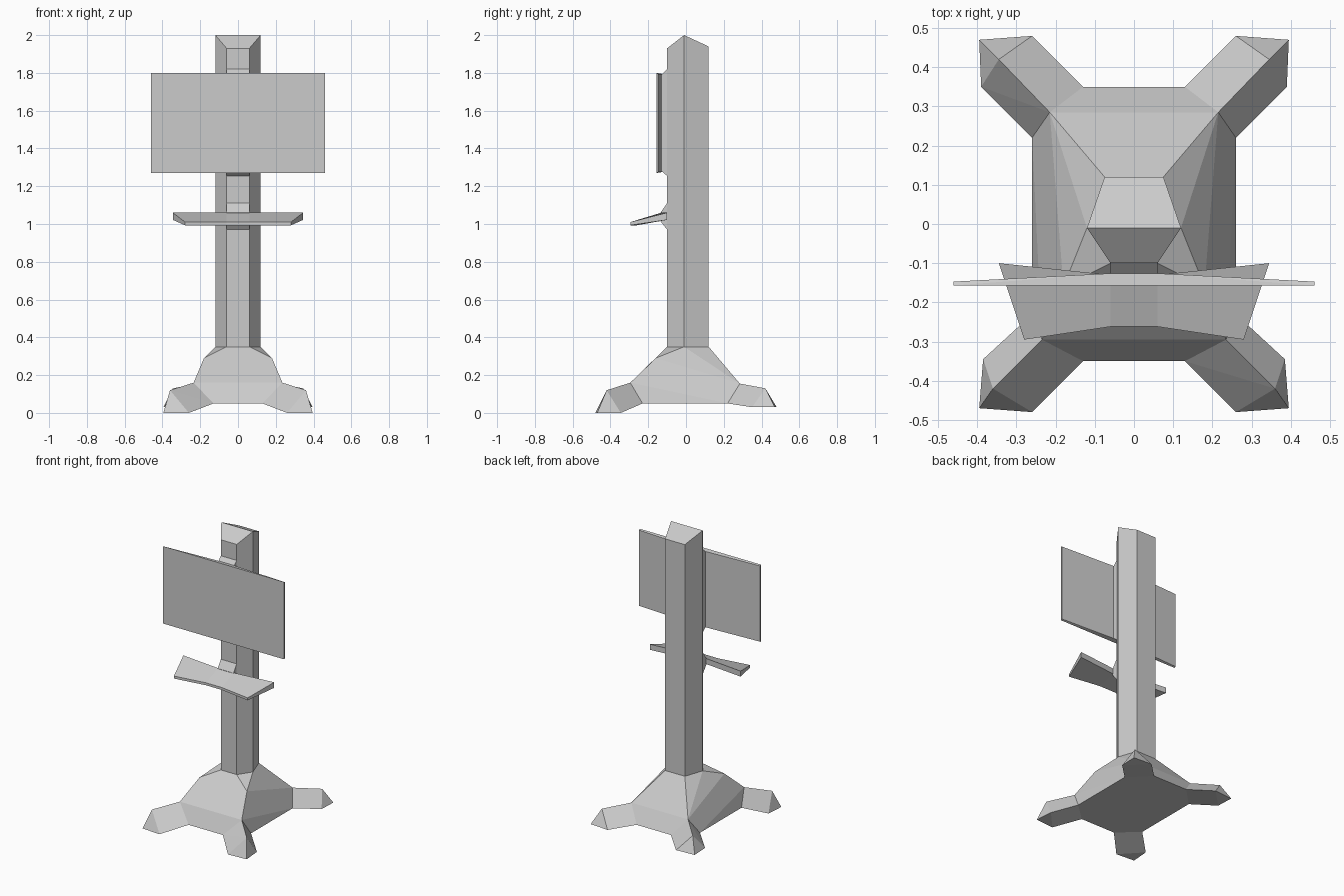
import bpy
import bmesh
import math

default_cube = bpy.data.objects.get("Cube")
if default_cube:
    bpy.data.objects.remove(default_cube, do_unlink=True)

# One plain painted-metal colour for everything
grey = bpy.data.materials.new("light_grey")
grey.use_nodes = True
colour = (0.6, 0.6, 0.6, 1)
grey.diffuse_color = colour
grey.node_tree.nodes["Principled BSDF"].inputs["Base Color"].default_value = colour


def finish(name, bm):
    """Clean the mesh, keep flat shading and link it to the scene."""
    bmesh.ops.recalc_face_normals(bm, faces=bm.faces[:])
    mesh = bpy.data.meshes.new(name)
    bm.to_mesh(mesh)
    bm.free()
    mesh.materials.append(grey)
    part = bpy.data.objects.new(name, mesh)
    bpy.context.collection.objects.link(part)
    return part


def mirrored(points):
    """Return the points together with their reflection across x."""
    return points + [(-x, y, z) for x, y, z in points]


def convex_part(name, points):
    """Build a faceted convex solid around the given corner points."""
    bm = bmesh.new()
    for point in points:
        bm.verts.new(point)
    hull = bmesh.ops.convex_hull(bm, input=bm.verts[:])
    loose = {v for v in hull["geom_interior"] if isinstance(v, bmesh.types.BMVert)}
    bmesh.ops.delete(bm, geom=list(loose), context="VERTS")
    bmesh.ops.dissolve_limit(bm, angle_limit=math.radians(2),
                             verts=bm.verts[:], edges=bm.edges[:])
    return finish(name, bm)


def loft_part(name, sections):
    """Skin matching closed cross-sections and cap both ends."""
    bm = bmesh.new()
    rings = [[bm.verts.new(p) for p in section] for section in sections]
    count = len(rings[0])
    for a, b in zip(rings, rings[1:]):
        for i in range(count):
            j = (i + 1) % count
            bm.faces.new((a[i], a[j], b[j], b[i]))
    bm.faces.new(rings[0])
    bm.faces.new(rings[-1])
    return finish(name, bm)


def bracket(name, wall_low, wall_high, tip_low, tip_high, tip_y):
    """Tapered block reaching forward from the front of the column."""
    half = 0.06
    convex_part(name, mirrored([
        (half, -0.09, wall_low), (half, -0.09, wall_high),
        (half, -0.1, wall_low), (half, -0.1, wall_high),
        (half, tip_y, tip_low), (half, tip_y, tip_high)]))


# Six-sided column with a ridged cap
front, side, back = (0.06, -0.1), (0.12, -0.01), (0.075, 0.12)
column = []
for (x, y), top in ((front, 1.93), (side, 2), (back, 1.94)):
    column += [(x, y, 0.3), (x, y, top)]
convex_part("column", mirrored(column))

# Sloping base body
collar = 0.35
floor = 0.05
front_shoulder = (0.235, -0.295, 0.16)
back_shoulder = (0.215, 0.285, 0.155)
front_root = [(0.13, -0.35, floor), (0.26, -0.23, floor)]
back_root = [(0.13, 0.35, floor), (0.26, 0.22, floor)]
body = [(x, y, collar) for x, y in (front, side, back)]
body += [(0.18, -0.16, 0.29), front_shoulder, back_shoulder]
convex_part("base_body", mirrored(body + front_root + back_root))

# Four splayed feet with pointed toes
front_foot = [front_shoulder, *front_root, (0.36, -0.42, 0.12),
              (0.26, -0.48, 0), (0.395, -0.47, 0), (0.385, -0.345, 0)]
back_foot = [back_shoulder, *back_root, (0.345, 0.42, 0.13),
             (0.26, 0.48, 0.03), (0.395, 0.47, 0.03), (0.39, 0.35, 0.03)]
for label, corners in (("front", front_foot), ("back", back_foot)):
    convex_part(label + "_left_foot", corners)
    convex_part(label + "_right_foot", [(-x, y, z) for x, y, z in corners])

# Wide display panel, thicker at the middle of its back
panel = []
for x, y, inset in ((0.46, -0.157, 0), (0.46, -0.147, 0.005), (0.06, -0.126, 0.005)):
    panel += [(x, y, 1.27 + inset), (x, y, 1.8 - inset)]
convex_part("display_panel", mirrored(panel))
bracket("panel_mount", 1.255, 1.82, 1.28, 1.79, -0.13)


# Tilted shelf with swept-forward wings
def shelf_section(back_x, back_y, front_x, front_y):
    return [(back_x, back_y, 1.06), (front_x, front_y, 1.01),
            (front_x, front_y, 0.993), (back_x, back_y, 1.022)]


wing = (0.345, -0.1, 0.28, -0.295)
middle = (0.06, -0.13, 0.06, -0.262)
sections = [shelf_section(s * bx, by, s * fx, fy)
            for s, (bx, by, fx, fy) in ((-1, wing), (-1, middle), (1, middle), (1, wing))]
loft_part("shelf", sections)
bracket("shelf_mount", 0.97, 1.11, 1.015, 1.06, -0.135)
